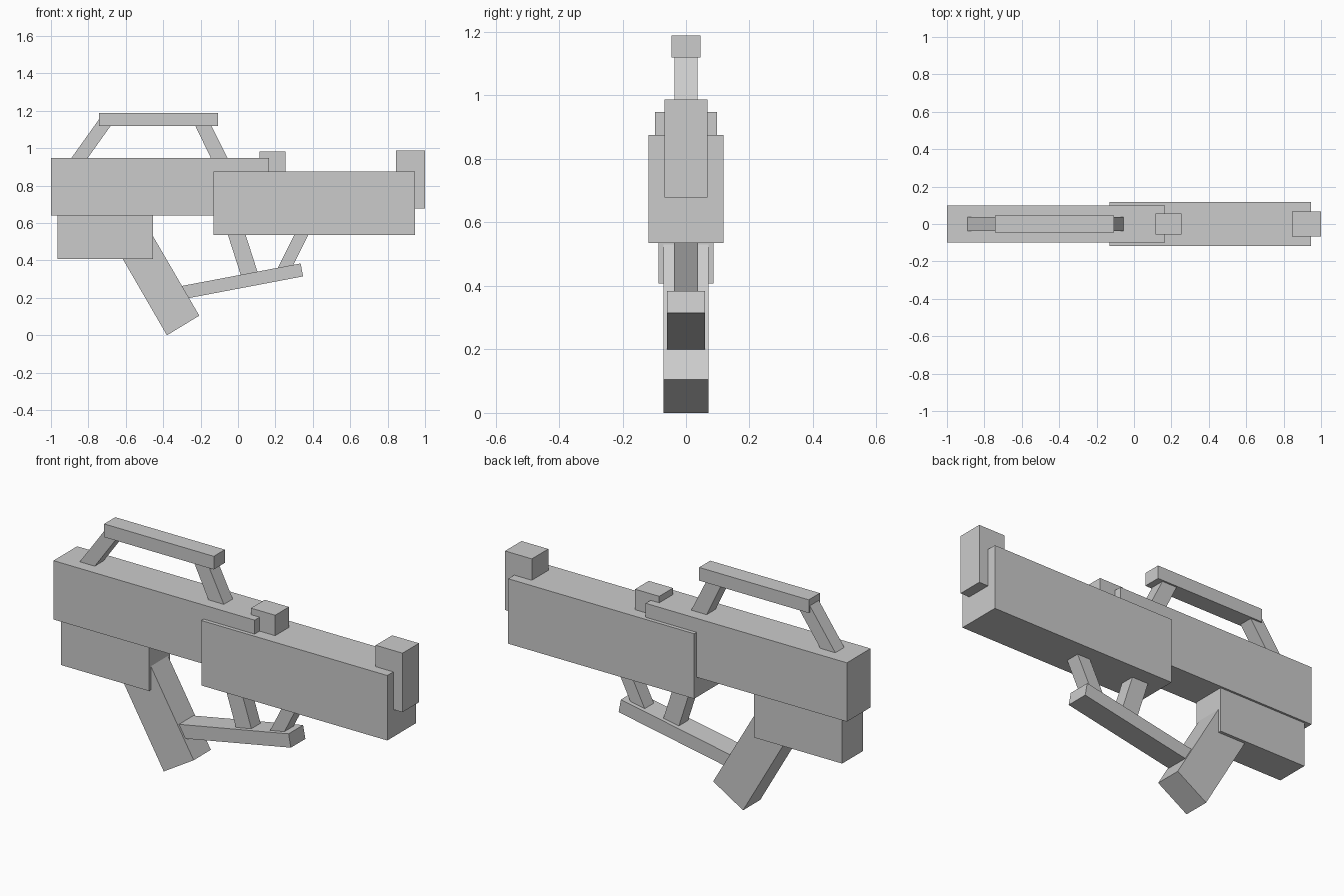
import bpy

if "Cube" in bpy.data.objects:
    bpy.data.objects.remove(bpy.data.objects["Cube"])


def slab(name, profile, half_width):
    """Extrude a side profile (x, z), listed anticlockwise, evenly across y."""
    n = len(profile)
    verts = [(x, y, z) for y in (-half_width, half_width) for x, z in profile]
    faces = [tuple(range(n)), tuple(range(2 * n - 1, n - 1, -1))]
    for i in range(n):
        j = (i + 1) % n
        faces.append((j, i, i + n, j + n))
    mesh = bpy.data.meshes.new(name)
    mesh.from_pydata(verts, [], faces)
    mesh.update()
    obj = bpy.data.objects.new(name, mesh)
    bpy.context.collection.objects.link(obj)
    return obj


def box(name, x0, x1, z0, z1, half_width):
    return slab(name, [(x0, z0), (x1, z0), (x1, z1), (x0, z1)], half_width)


# Main housings
box("rear_body", -1.0, 0.165, 0.64, 0.948, 0.098)
box("front_body", -0.13, 0.947, 0.535, 0.875, 0.118)
box("rear_lower_block", -0.965, -0.455, 0.407, 0.65, 0.087)

# Sights
box("middle_sight", 0.115, 0.255, 0.84, 0.982, 0.057)
box("front_sight", 0.845, 1.0, 0.678, 0.987, 0.068)

# Slanted grip
slab("grip", [(-0.38, 0.0), (-0.207, 0.105), (-0.475, 0.565), (-0.648, 0.463)], 0.071)

# Guard below the front body
slab("guard_bar", [(-0.30, 0.192), (0.348, 0.315), (0.335, 0.384), (-0.31, 0.262)], 0.06)
slab("guard_rear_strut", [(0.022, 0.30), (0.117, 0.30), (0.027, 0.58), (-0.068, 0.58)], 0.038)
slab("guard_front_strut", [(0.197, 0.33), (0.272, 0.33), (0.393, 0.57), (0.318, 0.57)], 0.038)

# Carrying handle
box("handle_bar", -0.743, -0.108, 1.12, 1.189, 0.046)
slab("handle_rear_strut", [(-0.925, 0.90), (-0.838, 0.90), (-0.645, 1.17), (-0.732, 1.17)], 0.037)
slab("handle_front_strut", [(-0.122, 0.90), (-0.032, 0.90), (-0.165, 1.165), (-0.25, 1.165)], 0.037)
